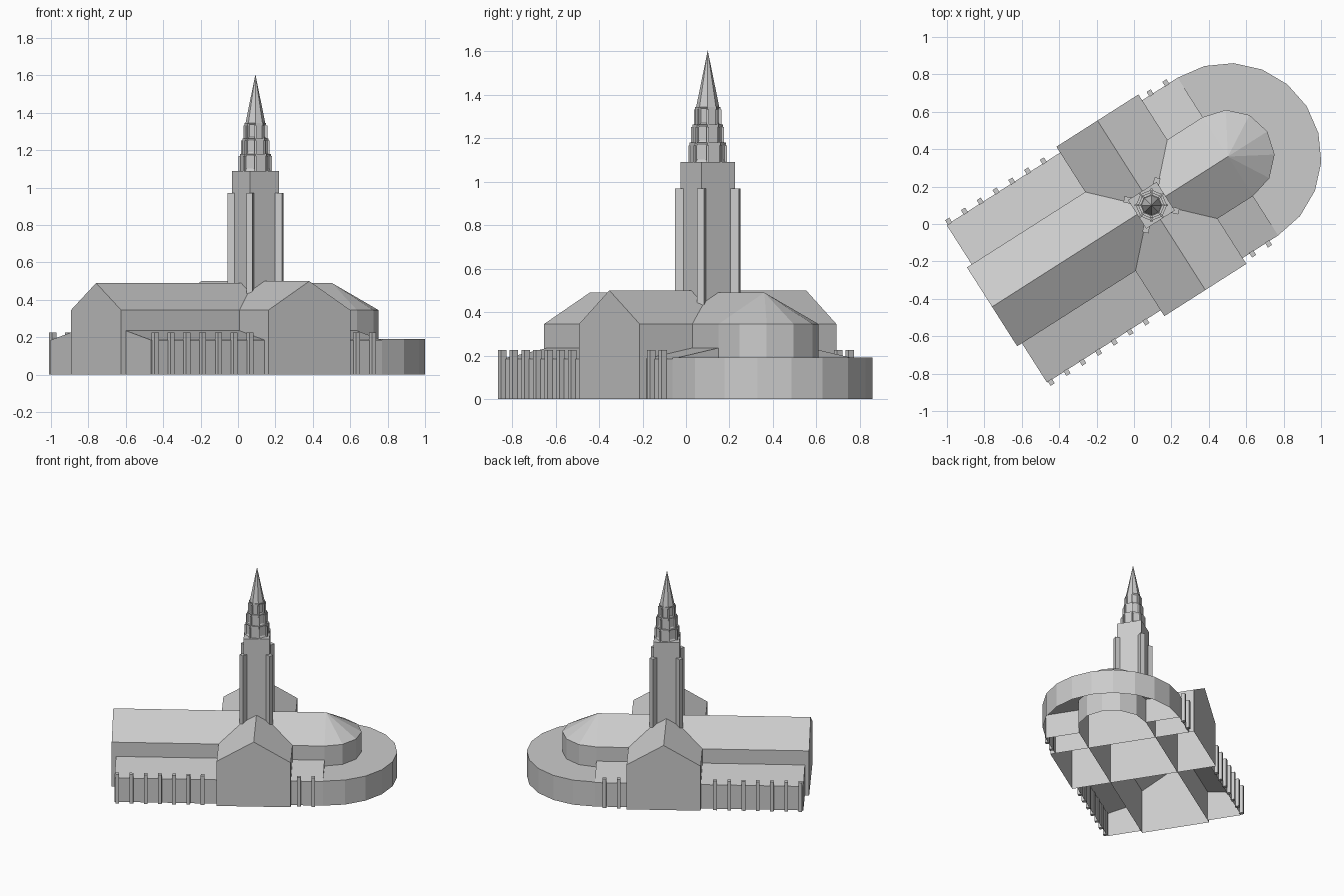
import bpy, bmesh, math
from mathutils import Matrix, Vector

cube = bpy.data.objects.get("Cube")
if cube:
    bpy.data.objects.remove(cube)

stone = bpy.data.materials.new("grey_stone")
stone.use_nodes = True
stone.diffuse_color = (0.6, 0.6, 0.6, 1)
stone.node_tree.nodes["Principled BSDF"].inputs["Base Color"].default_value = (0.6, 0.6, 0.6, 1)

# The building axis is turned on the site; the tower stands at the local origin
TURN = 32.5
SITE = Matrix.Translation((0.093, 0.1, 0)) @ Matrix.Rotation(math.radians(TURN), 4, 'Z')


def finish(name, bm):
    bmesh.ops.recalc_face_normals(bm, faces=bm.faces)
    bm.transform(SITE)
    mesh = bpy.data.meshes.new(name)
    bm.to_mesh(mesh)
    bm.free()
    mesh.materials.append(stone)
    ob = bpy.data.objects.new(name, mesh)
    bpy.context.collection.objects.link(ob)
    return ob


def shell(name, profile, start, end, across=False, caps=(True, True)):
    """Extrude an open (side, z) profile along the axis, or across it; no floor."""
    bm = bmesh.new()

    def ring(a):
        return [bm.verts.new((-s, a, z) if across else (a, s, z)) for s, z in profile]
    r0, r1 = ring(start), ring(end)
    for i in range(len(profile) - 1):
        bm.faces.new((r0[i], r0[i + 1], r1[i + 1], r1[i]))
    for r, cap in zip((r0, r1), caps):
        if cap:
            bm.faces.new(r)
    return finish(name, bm)


def add_box(bm, centre, size, angle=0):
    m = (Matrix.Translation(centre) @ Matrix.Rotation(angle, 4, 'Z')
         @ Matrix.Diagonal((*size, 1)))
    bmesh.ops.create_cube(bm, size=1, matrix=m)


def polar(r, a, z, u=0):
    return Vector((u + r * math.cos(a), r * math.sin(a), z))


def gable(half, eave, ridge):
    return [(-half, 0), (-half, eave), (0, ridge), (half, eave), (half, 0)]


EAST = 0.485

# Nave and transept
shell("nave", gable(0.25, 0.345, 0.49), -1.01, EAST, caps=(True, False))
shell("transept", gable(0.26, 0.345, 0.5), -0.537, 0.537, across=True)

# Apse: half round wall with half cone roof
bm = bmesh.new()
apex = bm.verts.new((EAST, 0, 0.49))
arc = [-math.pi / 2 + math.pi * i / 6 for i in range(7)]
low = [bm.verts.new(polar(0.25, a, 0, EAST)) for a in arc]
top = [bm.verts.new(polar(0.25, a, 0.345, EAST)) for a in arc]
for i in range(6):
    bm.faces.new((low[i], low[i + 1], top[i + 1], top[i]))
    bm.faces.new((top[i], top[i + 1], apex))
finish("apse", bm)

# Ambulatory: low flat-roofed half ring around the apse
bm = bmesh.new()
arc = [-math.pi / 2 + math.pi * i / 10 for i in range(11)]
low = [bm.verts.new(polar(0.5, a, 0, EAST)) for a in arc]
top = [bm.verts.new(polar(0.5, a, 0.19, EAST)) for a in arc]
inner = [bm.verts.new(polar(0.24, a, 0.19, EAST)) for a in arc]
for i in range(10):
    bm.faces.new((low[i], low[i + 1], top[i + 1], top[i]))
    bm.faces.new((top[i], top[i + 1], inner[i + 1], inner[i]))
finish("ambulatory", bm)

# Lean-to aisles and their buttresses on both sides
for side, label in ((1, "left"), (-1, "right")):
    lean = [(side * 0.5, 0), (side * 0.5, 0.185), (side * 0.25, 0.235), (side * 0.25, 0)]
    shell(label + "_nave_aisle", lean, -0.98, -0.26)
    shell(label + "_choir_aisle", lean, 0.26, EAST)
    bm = bmesh.new()
    for u in [-0.96 + 0.1 * k for k in range(7)] + [0.317, 0.417]:
        add_box(bm, (u, side * 0.51, 0.1125), (0.026, 0.03, 0.225))
    finish(label + "_buttresses", bm)

# Tower shaft with diagonal corner piers
bm = bmesh.new()
add_box(bm, (0, 0, 0.72), (0.181, 0.181, 0.74))
finish("tower_shaft", bm)
bm = bmesh.new()
for k in range(4):
    a = math.pi / 4 + k * math.pi / 2
    add_box(bm, polar(0.12, a, 0.66), (0.06, 0.033, 0.62), a)
finish("tower_piers", bm)

# Octagonal belfry tiers with recessed openings and small corner piers
twist = math.radians(-TURN)
for name, radius, z0, z1 in (("lower", 0.083, 1.09, 1.18),
                             ("middle", 0.07, 1.18, 1.263),
                             ("upper", 0.058, 1.263, 1.345)):
    bm = bmesh.new()
    bmesh.ops.create_cone(bm, cap_ends=True, segments=8, radius1=radius, radius2=radius,
                          depth=z1 - z0,
                          matrix=Matrix.Translation((0, 0, (z0 + z1) / 2))
                          @ Matrix.Rotation(twist, 4, 'Z'))
    bm.normal_update()
    openings = []
    for f in bm.faces:
        turn = math.degrees(math.atan2(f.normal.y, f.normal.x)) + TURN
        if abs(f.normal.z) < 0.5 and round((turn + 112.5) / 45) % 2 == 0:
            openings.append(f)
    bmesh.ops.inset_individual(bm, faces=openings, thickness=radius * 0.2, depth=-0.006)
    finish(name + "_belfry", bm)
    bm = bmesh.new()
    for k in range(8):
        a = twist + k * math.pi / 4
        add_box(bm, polar(radius, a, (z0 + z1 - 0.012) / 2), (0.012, 0.01, z1 - z0 - 0.012), a)
    finish(name + "_belfry_piers", bm)

# Spire
bm = bmesh.new()
bmesh.ops.create_cone(bm, cap_ends=True, segments=8, radius1=0.053, radius2=0, depth=0.26,
                      matrix=Matrix.Translation((0, 0, 1.475)) @ Matrix.Rotation(twist, 4, 'Z'))
finish("spire", bm)
